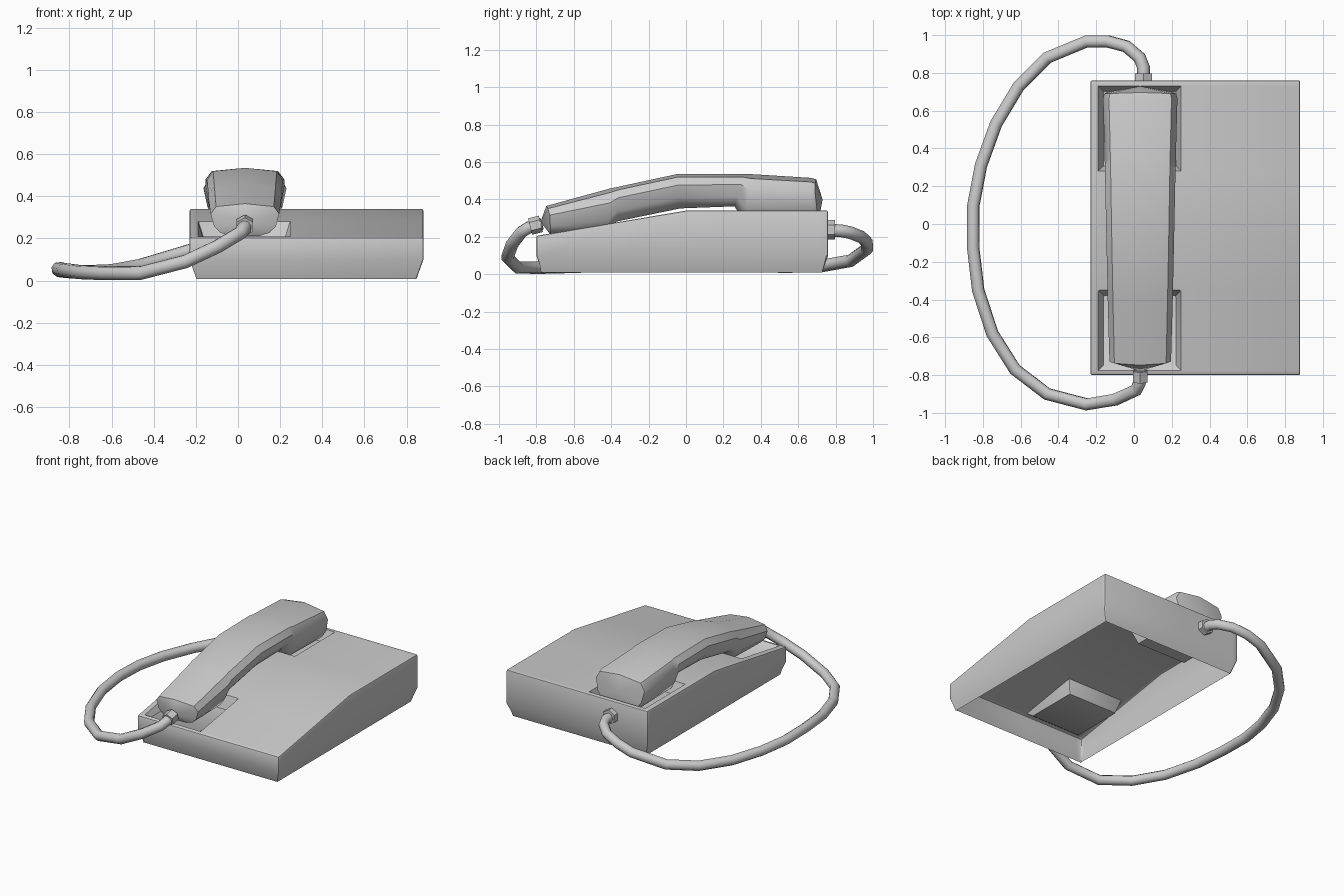
import bpy, bmesh, math
from mathutils import Vector

if "Cube" in bpy.data.objects:
    bpy.data.objects.remove(bpy.data.objects["Cube"])


def finish(bm, name, angle=35):
    bmesh.ops.recalc_face_normals(bm, faces=bm.faces[:])
    me = bpy.data.meshes.new(name)
    bm.to_mesh(me)
    bm.free()
    ob = bpy.data.objects.new(name, me)
    bpy.context.collection.objects.link(ob)
    bpy.ops.object.select_all(action='DESELECT')
    ob.select_set(True)
    bpy.context.view_layer.objects.active = ob
    bpy.ops.object.shade_smooth_by_angle(angle=math.radians(angle))
    return ob


# Base: open-bottomed shell with a sloped front and two cradle wells
def base():
    bm = bmesh.new()
    xs = [-.23, -.19, .25, .88]
    ys = [-.80, -.775, -.35, 0, .28, .73, .76]
    top_z = lambda y: .34 if y >= 0 else .34 + y * .135 / .8
    v = [[bm.verts.new((x, y, top_z(y))) for x in xs] for y in ys]
    f = {}
    for j in range(len(ys) - 1):
        for i in range(len(xs) - 1):
            f[i, j] = bm.faces.new((v[j][i], v[j][i + 1], v[j + 1][i + 1], v[j + 1][i]))
    # skirt: straight band, then tapered foot
    edges = [e for e in bm.edges if e.is_boundary]
    rim = edges
    for z, inset in ((.10, 0), (.008, .033)):
        ext = bmesh.ops.extrude_edge_only(bm, edges=edges)['geom']
        for p in [g for g in ext if isinstance(g, bmesh.types.BMVert)]:
            p.co.z = z
            if inset:
                if p.co.x < -.22: p.co.x += inset
                if p.co.x > .87: p.co.x -= inset
                if p.co.y < -.79: p.co.y += inset
                if p.co.y > .75: p.co.y -= inset
        edges = [g for g in ext if isinstance(g, bmesh.types.BMEdge) and g.is_boundary]
    # wells
    for key, floor in (((1, 1), .19), ((1, 4), .26)):
        bmesh.ops.inset_individual(bm, faces=[f[key]], thickness=.04)
        for p in f[key].verts:
            p.co.z = floor
    # softened outer edges
    corners = [e for e in bm.edges if len(e.link_faces) == 2
               and all(q.co.x in (e.verts[0].co.x, e.verts[1].co.x) for q in e.verts)
               and abs(e.verts[0].co.z - e.verts[1].co.z) > .05
               and e.calc_face_angle(0) > 1.2]
    bmesh.ops.bevel(bm, geom=list(set(rim + corners)), offset=.009, segments=2,
                    profile=.5, affect='EDGES')
    return finish(bm, "telephone_base")


# Handset: lofted U-shaped section with a shallow ridged top
def handset():
    half = [(0, 1), (.84, .91), (1, .68), (.90, .30), (.72, .10), (.42, 0)]
    prof = half + [(-x, t) for x, t in reversed(half[1:])]
    # y at top, y at bottom, z top, z bottom, half width
    secs = [(-.735, -.715, .365, .212, .163),
            (-.40, -.42, .46, .215, .172),
            (-.36, -.37, .468, .282, .173),
            (-.05, -.03, .535, .352, .18),
            (.31, .26, .535, .363, .187),
            (.35, .31, .535, .275, .188),
            (.66, .68, .515, .275, .197),
            (.685, .70, .507, .285, .19)]
    bm = bmesh.new()
    rings = []
    for k, (yt, yb, zt, zb, w) in enumerate(secs):
        bulge = -.03 if k == 0 else (.028 if k >= 6 else 0)
        ring = []
        for x, t in prof:
            y = yb + (yt - yb) * t + bulge * (1 - x * x) * (1 - abs(2 * t - 1) * .6)
            ring.append(bm.verts.new((.033 + x * w, y, zb + (zt - zb) * t)))
        rings.append(ring)
    n = len(prof)
    for a, b in zip(rings, rings[1:]):
        for i in range(n):
            bm.faces.new((a[i], a[(i + 1) % n], b[(i + 1) % n], b[i]))
    for ring, tip in ((rings[0], (.033, -.778, .28)), (rings[-1], (.033, .73, .40))):
        c = bm.verts.new(tip)
        for i in range(n):
            bm.faces.new((ring[i], ring[(i + 1) % n], c))
    return finish(bm, "handset", 40)


# Hexagonal cord collar
def collar(name, loc, direction, radius, length):
    bpy.ops.mesh.primitive_cylinder_add(vertices=6, radius=radius, depth=length, location=loc)
    ob = bpy.context.object
    ob.name = name
    ob.rotation_euler = Vector(direction).to_track_quat('Z', 'Y').to_euler()


# Cord: eight-sided tube from the back of the base round to the handset
def cord():
    pts = [(.05, .77, .235), (.05, .83, .232), (.03, .88, .222), (-.04, .94, .198),
           (-.14, .967, .17), (-.25, .967, .135), (-.46, .88, .072), (-.61, .73, .045),
           (-.73, .53, .04), (-.81, .31, .045), (-.85, .10, .05), (-.852, -.12, .055),
           (-.825, -.35, .05), (-.75, -.58, .04), (-.63, -.77, .035), (-.46, -.90, .036),
           (-.25, -.955, .09), (-.10, -.93, .16), (.01, -.88, .225), (.03, -.84, .25),
           (.033, -.77, .27)]
    cu = bpy.data.curves.new("cord", 'CURVE')
    cu.dimensions = '3D'
    cu.bevel_depth = .034
    cu.bevel_resolution = 2
    cu.use_fill_caps = True
    sp = cu.splines.new('POLY')
    sp.points.add(len(pts) - 1)
    for p, co in zip(sp.points, pts):
        p.co = (*co, 1)
    sp.use_smooth = True
    ob = bpy.data.objects.new("cord", cu)
    bpy.context.collection.objects.link(ob)


base()
handset()
collar("base_collar", (.05, .775, .238), (0, 1, 0), .052, .045)
collar("handset_collar", (.033, -.805, .262), (0, -1, -.25), .045, .06)
cord()
